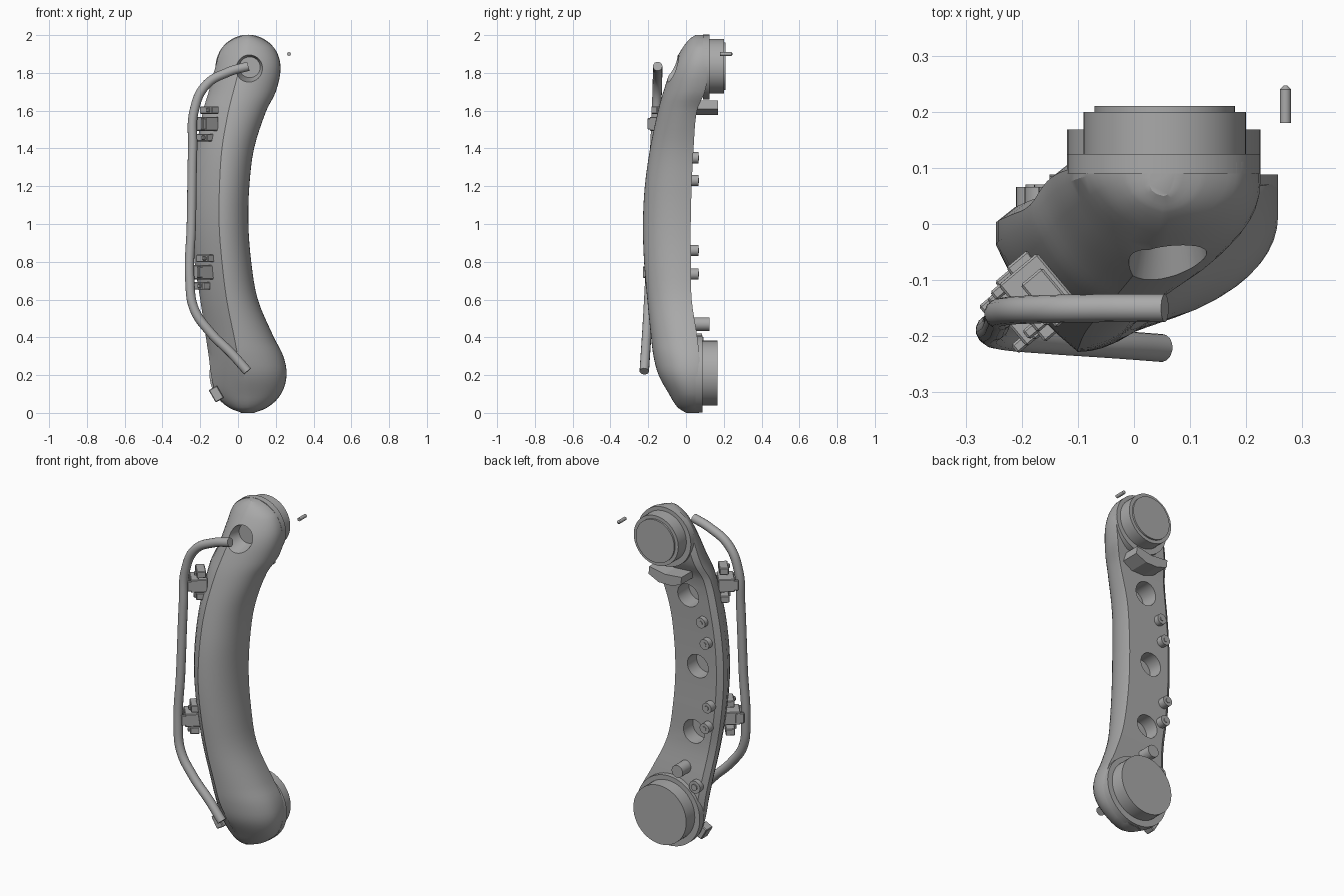
import bpy, bmesh, math
from mathutils import Matrix, Vector

cube = bpy.data.objects.get("Cube")
if cube:
    bpy.data.objects.remove(cube, do_unlink=True)

grey = bpy.data.materials.new("plain grey")
grey.use_nodes = True
colour = (0.4, 0.4, 0.4, 1)
grey.diffuse_color = colour
for node in grey.node_tree.nodes:
    if node.type == 'BSDF_PRINCIPLED':
        node.inputs["Base Color"].default_value = colour


def finish(name, bm):
    bmesh.ops.recalc_face_normals(bm, faces=bm.faces[:])
    mesh = bpy.data.meshes.new(name)
    bm.to_mesh(mesh)
    bm.free()
    mesh.materials.append(grey)
    ob = bpy.data.objects.new(name, mesh)
    bpy.context.collection.objects.link(ob)
    return ob


def smooth(ob, angle=32):
    bpy.ops.object.select_all(action='DESELECT')
    ob.select_set(True)
    bpy.context.view_layer.objects.active = ob
    bpy.ops.object.shade_smooth_by_angle(angle=math.radians(angle))


def disc(name, x, z, y0, y1, r0, r1=None, sides=48):
    """Cylinder or cone lying along y."""
    bm = bmesh.new()
    turn = Matrix.Translation((x, (y0 + y1) / 2, z)) @ Matrix.Rotation(-math.pi / 2, 4, 'X')
    bmesh.ops.create_cone(bm, cap_ends=True, segments=sides, radius1=r0,
                          radius2=r0 if r1 is None else r1, depth=y1 - y0, matrix=turn)
    ob = finish(name, bm)
    smooth(ob)
    return ob


def box(name, centre, size, turn=0, axis='Z', bevel=0.004):
    bm = bmesh.new()
    m = Matrix.Translation(centre) @ Matrix.Rotation(turn, 4, axis) @ Matrix.Diagonal((*size, 1))
    bmesh.ops.create_cube(bm, size=1, matrix=m)
    if bevel:
        bmesh.ops.bevel(bm, geom=bm.edges[:], offset=bevel, segments=1, affect='EDGES')
    return finish(name, bm)


# Arm shell stations: height, left x, right x, ridge x, front y, back y
stations = [
    (0.00, 0.02, 0.085, 0.05, 0.00, 0.07),
    (0.03, -0.05, 0.155, 0.05, -0.045, 0.07),
    (0.10, -0.115, 0.227, 0.045, -0.09, 0.07),
    (0.20, -0.142, 0.257, 0.03, -0.145, 0.07),
    (0.30, -0.155, 0.24, 0.00, -0.172, 0.07),
    (0.40, -0.17, 0.19, -0.02, -0.185, 0.06),
    (0.60, -0.20, 0.105, -0.06, -0.205, 0.03),
    (0.80, -0.23, 0.07, -0.085, -0.222, 0.026),
    (1.00, -0.245, 0.055, -0.10, -0.228, 0.025),
    (1.20, -0.242, 0.06, -0.098, -0.218, 0.03),
    (1.40, -0.22, 0.085, -0.085, -0.19, 0.04),
    (1.60, -0.185, 0.15, -0.05, -0.148, 0.058),
    (1.70, -0.155, 0.20, -0.025, -0.12, 0.10),
    (1.83, -0.12, 0.225, 0.01, -0.075, 0.12),
    (1.93, -0.085, 0.193, 0.04, -0.02, 0.12),
    (1.98, -0.025, 0.13, 0.05, 0.02, 0.12),
    (2.00, 0.03, 0.075, 0.052, 0.05, 0.12),
]


def tangent(i):
    a, b = stations[max(i - 1, 0)], stations[min(i + 1, len(stations) - 1)]
    return [(q - p) / (b[0] - a[0]) for p, q in zip(a, b)]


def blend(i, t):
    """Smooth station between station i and the next."""
    a, b, ta, tb = stations[i], stations[i + 1], tangent(i), tangent(i + 1)
    h, s = b[0] - a[0], t * t * (3 - 2 * t)
    u, v = t * (1 - t) ** 2 * h, t * t * (t - 1) * h
    return [p * (1 - s) + q * s + u * m + v * n for p, q, m, n in zip(a, b, ta, tb)]


def section(z, xl, xr, xc, yf, yb):
    side = yf + 0.75 * (yb - yf)
    bev = min(0.03, (xr - xl) * 0.2)
    pts = [(xr - 0.1 * bev, yb), (xr, yb - 0.01)]
    for k in range(13):                       # rounded right flank
        a = math.pi / 2 * k / 12
        pts.append((xc + (xr - xc) * math.cos(a), side + (yf - side) * math.sin(a)))
    for k in range(1, 6):                     # flatter left flank
        t = k / 5
        bulge = 0.012 * math.sin(math.pi * t)
        pts.append((xc + (xl - xc) * t - bulge, yf + (side - yf) * t - bulge))
    pts += [(xl, yb - bev * 0.8), (xl + bev, yb)]
    return [Vector((x, y, z)) for x, y in pts]


bm = bmesh.new()
rows = [blend(i, k / 4) for i in range(len(stations) - 1) for k in range(4)] + [stations[-1]]
rings = [[bm.verts.new(p) for p in section(*r)] for r in rows]
for lower, upper in zip(rings, rings[1:]):
    for j in range(len(lower)):
        k = (j + 1) % len(lower)
        bm.faces.new((lower[j], lower[k], upper[k], upper[j]))
bm.faces.new(rings[0])
bm.faces.new(rings[-1])
shell = finish("arm_shell", bm)

# Round recesses in the back and the tapered socket in the upper front
cutters = [disc("recess_cutter", x, z, -0.06, 0.2, 0.068)
           for x, z in ((-0.045, 1.48), (-0.095, 1.07), (-0.07, 0.68))]
cutters.append(disc("socket_cutter", 0.062, 1.83, -0.2, 0.0, 0.105, 0.055))
bpy.context.view_layer.objects.active = shell
for c in cutters:
    c.hide_render = True
    mod = shell.modifiers.new("cut", 'BOOLEAN')
    mod.operation, mod.solver, mod.object = 'DIFFERENCE', 'EXACT', c
    bpy.ops.object.select_all(action='DESELECT')
    shell.select_set(True)
    bpy.context.view_layer.objects.active = shell
    bpy.ops.object.modifier_apply(modifier=mod.name)
for c in cutters:
    bpy.data.objects.remove(c, do_unlink=True)
smooth(shell, 28)

# Joint discs at both ends
disc("upper_joint_rim", 0.053, 1.83, 0.09, 0.125, 0.172)
disc("upper_joint_drum", 0.055, 1.835, 0.12, 0.2, 0.145)
disc("upper_joint_cap", 0.055, 1.835, 0.195, 0.21, 0.125)
disc("lower_joint_rim", 0.053, 0.205, 0.05, 0.088, 0.204)
disc("lower_joint_drum", 0.053, 0.21, 0.08, 0.168, 0.172)

# Pegs and knobs on the back
for x, z in ((-0.14, 1.35), (-0.165, 1.23), (-0.18, 0.86), (-0.165, 0.735)):
    disc("back_peg", x, z, 0.01, 0.066, 0.03, sides=24)
    disc("peg_tip", x, z, 0.06, 0.07, 0.013, sides=16)
disc("lower_knob", -0.03, 0.47, 0.03, 0.125, 0.036, sides=24)
disc("lower_side_knob", -0.115, 0.385, 0.03, 0.085, 0.036, sides=24)
disc("lower_side_knob_tip", -0.115, 0.385, 0.08, 0.092, 0.018, sides=16)

# Angled stop block below the upper joint
bm = bmesh.new()
outline = [(-0.09, 1.645), (-0.085, 1.6), (-0.02, 1.578), (0.06, 1.578), (0.125, 1.61),
           (0.12, 1.655), (0.02, 1.635)]
face = bm.faces.new([bm.verts.new((x, 0.04, z)) for x, z in outline])
out = bmesh.ops.extrude_face_region(bm, geom=[face])
bmesh.ops.translate(bm, vec=(0, 0.13, 0), verts=[v for v in out["geom"] if isinstance(v, bmesh.types.BMVert)])
finish("stop_block", bm)

# Hose along the right side
path = [(0.055, -0.15, 1.835), (-0.05, -0.15, 1.805), (-0.17, -0.152, 1.735), (-0.232, -0.156, 1.6),
        (-0.24, -0.165, 1.4), (-0.247, -0.18, 1.0), (-0.255, -0.192, 0.7), (-0.232, -0.2, 0.55),
        (-0.15, -0.207, 0.43), (-0.03, -0.215, 0.31), (0.05, -0.221, 0.22)]
curve = bpy.data.curves.new("hose", 'CURVE')
curve.dimensions = '3D'
curve.bevel_depth = 0.025
curve.bevel_resolution = 5
curve.use_fill_caps = True
spline = curve.splines.new('BEZIER')
spline.bezier_points.add(len(path) - 1)
for point, co in zip(spline.bezier_points, path):
    point.co = co
    point.handle_left_type = point.handle_right_type = 'AUTO'
curve.materials.append(grey)
hose = bpy.data.objects.new("hose", curve)
bpy.context.collection.objects.link(hose)
bpy.ops.object.select_all(action='DESELECT')
hose.select_set(True)
bpy.context.view_layer.objects.active = hose
bpy.ops.object.convert(target='MESH')
smooth(bpy.context.view_layer.objects.active, 40)

# Hose clamps: base plate, block, jaws and two bolted ears each
turn = math.radians(-50)
along, out = Vector((0.64, -0.77, 0)), Vector((-0.77, -0.64, 0))
for z, base in ((1.53, Vector((-0.145, -0.1, 0))), (0.745, Vector((-0.165, -0.125, 0)))):
    up = Vector((0, 0, z))
    box("clamp_block", base + up + out * 0.035, (0.11, 0.09, 0.075), turn)
    for s in (-1, 1):
        box("clamp_jaw", base + up + out * 0.075 + along * 0.045 * s, (0.02, 0.05, 0.06), turn)
        ear = base + up + Vector((0, 0, 0.073 * s)) + along * 0.02 * s
        box("clamp_ear", ear + out * 0.025, (0.1, 0.05, 0.04), turn)
        box("ear_bolt", ear + out * 0.052 + along * 0.025, (0.022, 0.02, 0.022), turn)

# Small lug at the foot and loose pin beside the upper joint
box("foot_lug", (-0.115, 0.0, 0.1), (0.05, 0.06, 0.075), math.radians(-30), 'Y')
disc("loose_pin", 0.27, 1.9, 0.18, 0.24, 0.01, sides=16)
disc("loose_pin_tip", 0.27, 1.9, 0.24, 0.247, 0.01, 0.003, sides=16)
